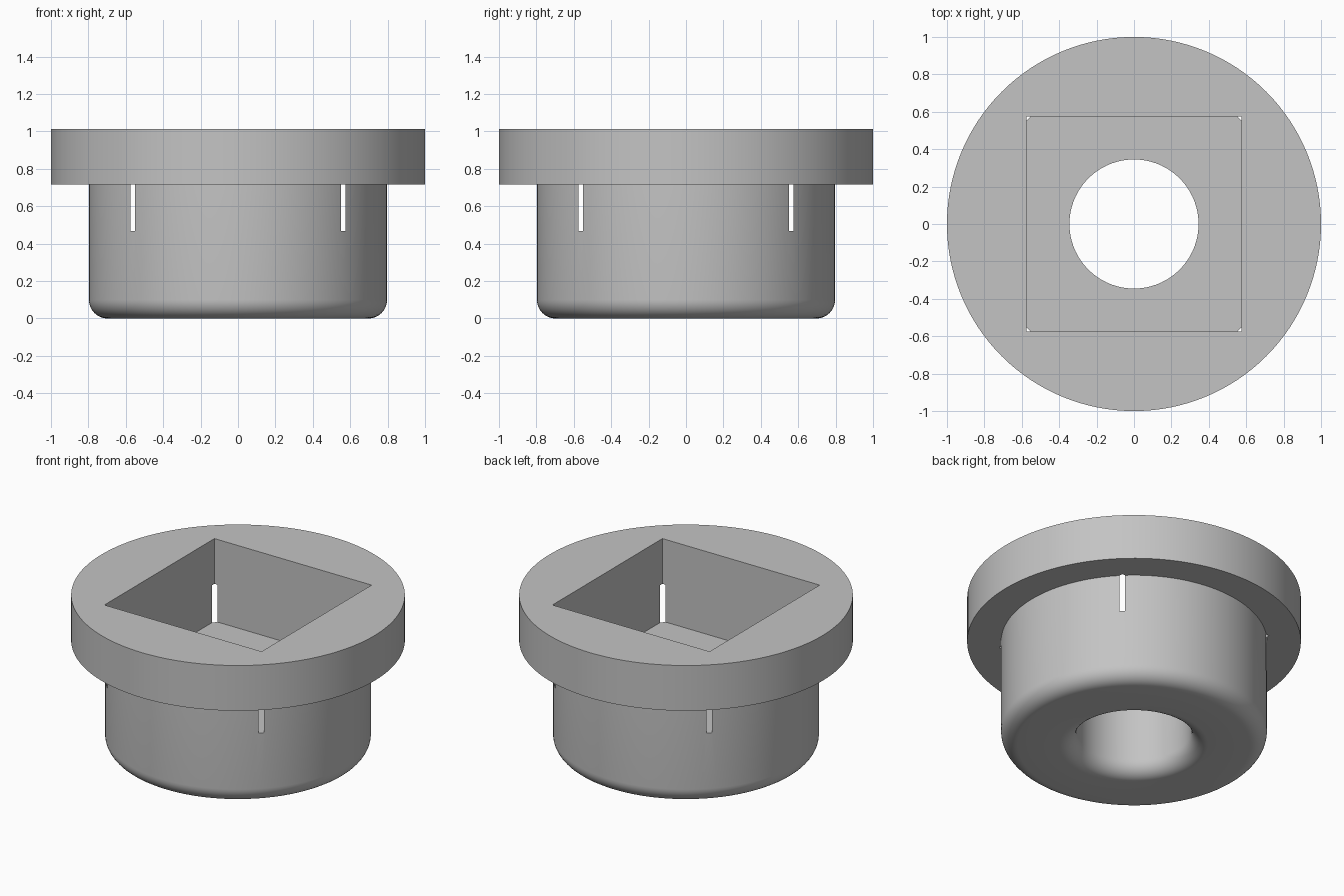
import bpy
import bmesh
from math import cos, sin, pi, radians
from mathutils import Matrix, Vector

cube = bpy.data.objects.get("Cube")
if cube:
    bpy.data.objects.remove(cube, do_unlink=True)

SEGMENTS = 128
FLANGE_R, BODY_R, BORE_R = 1.0, 0.797, 0.345
FLANGE_Z, TOP_Z = 0.715, 1.014
FILLET = 0.1
POCKET_HALF, POCKET_Z = 0.575, 0.468

# Plain grey material
grey = bpy.data.materials.new("plain_grey")
grey.use_nodes = True
colour = (0.55, 0.55, 0.55, 1)
grey.diffuse_color = colour
grey.node_tree.nodes["Principled BSDF"].inputs["Base Color"].default_value = colour


def make_object(name, bm):
    bmesh.ops.recalc_face_normals(bm, faces=bm.faces)
    mesh = bpy.data.meshes.new(name)
    bm.to_mesh(mesh)
    bm.free()
    mesh.materials.append(grey)
    obj = bpy.data.objects.new(name, mesh)
    bpy.context.collection.objects.link(obj)
    return obj


def arc(radius, start, end, steps=10):
    """Points of a bottom fillet centred at the given radius."""
    angles = [radians(start + (end - start) * i / steps) for i in range(steps + 1)]
    return [(radius + FILLET * cos(a), FILLET + FILLET * sin(a)) for a in angles]


def lathe(name, profile):
    """Revolve a closed (radius, height) profile around z."""
    bm = bmesh.new()
    rings = []
    for i in range(SEGMENTS):
        a = 2 * pi * i / SEGMENTS
        rings.append([bm.verts.new((r * cos(a), r * sin(a), z)) for r, z in profile])
    n = len(profile)
    for i, ring in enumerate(rings):
        nxt = rings[(i + 1) % SEGMENTS]
        for j in range(n):
            k = (j + 1) % n
            bm.faces.new((ring[j], nxt[j], nxt[k], ring[k]))
    return make_object(name, bm)


# Flanged body with a central bore, both bottom rims rounded
profile = [(BORE_R, TOP_Z), (FLANGE_R, TOP_Z), (FLANGE_R, FLANGE_Z), (BODY_R, FLANGE_Z)]
profile += arc(BODY_R - FILLET, 0, -90)
profile += arc(BORE_R + FILLET, -90, -180)
bushing = lathe("flanged_bushing", profile)

# Square pocket whose corners break through the body wall as slots
bm = bmesh.new()
height = 1.0
bmesh.ops.create_cube(bm, size=1, matrix=Matrix.Translation(Vector((0, 0, POCKET_Z + height / 2)))
                      @ Matrix.Diagonal((2 * POCKET_HALF, 2 * POCKET_HALF, height, 1)))
cutter = make_object("pocket_cutter", bm)
cutter.hide_render = True

cut = bushing.modifiers.new("square_pocket", 'BOOLEAN')
cut.operation = 'DIFFERENCE'
cut.solver = 'EXACT'
cut.object = cutter

bpy.ops.object.select_all(action='DESELECT')
bushing.select_set(True)
bpy.context.view_layer.objects.active = bushing
bpy.ops.object.modifier_apply(modifier=cut.name)
bpy.data.objects.remove(cutter, do_unlink=True)
bpy.ops.object.shade_smooth_by_angle(angle=radians(30))
